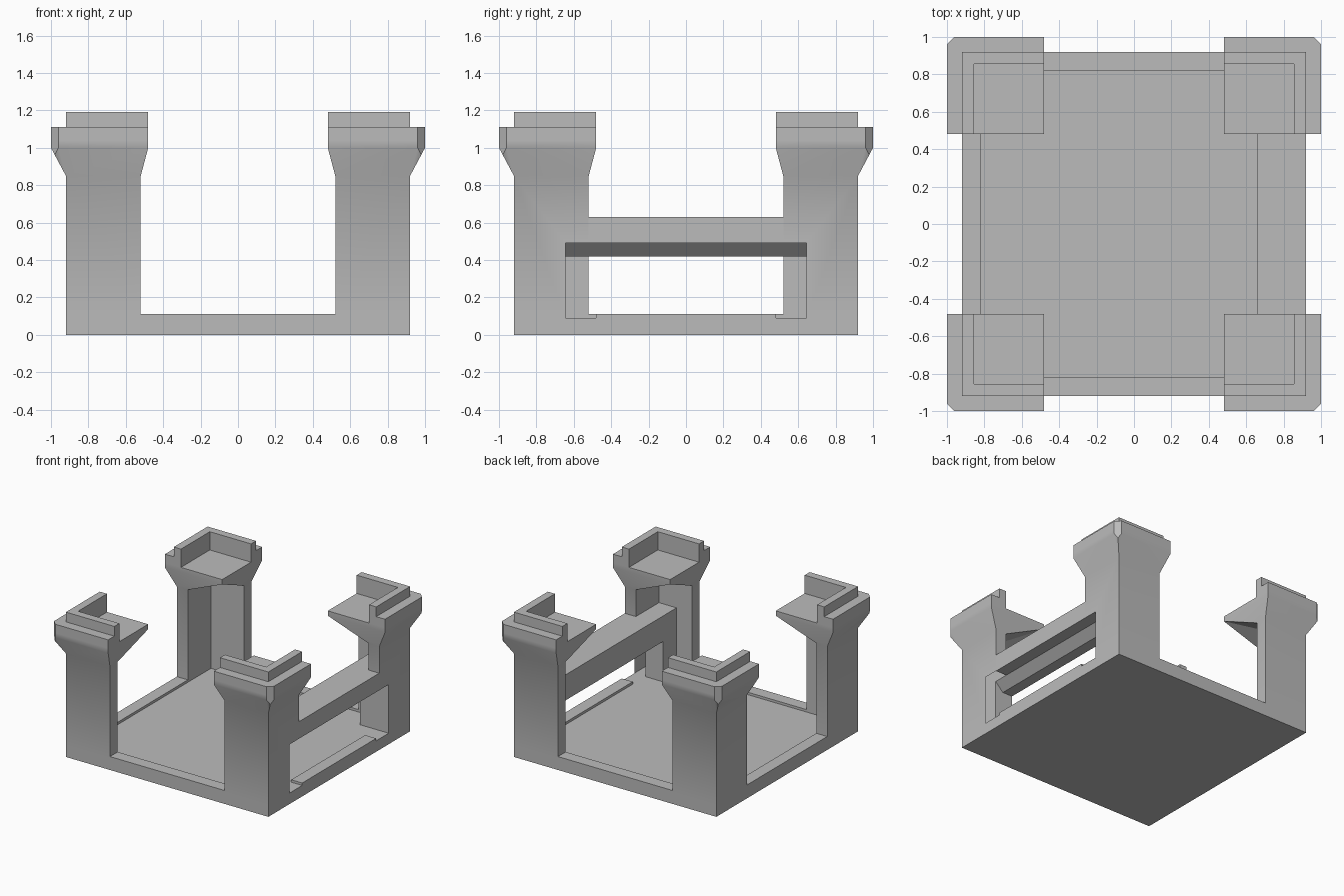
import bpy, bmesh
from math import radians
from mathutils import Vector

if "Cube" in bpy.data.objects:
    bpy.data.objects.remove(bpy.data.objects["Cube"], do_unlink=True)

stone = bpy.data.materials.new("grey_stone")
GREY = (0.5, 0.5, 0.5, 1)
stone.use_nodes = True
stone.diffuse_color = GREY
stone.node_tree.nodes["Principled BSDF"].inputs["Base Color"].default_value = GREY

OUT, GAP, WALL = 0.92, 0.52, 0.82     # outer face, opening half-width, inner wall face
FLOOR, CURB = 0.09, 0.11


def finish(name, bm, smooth=False):
    bmesh.ops.recalc_face_normals(bm, faces=bm.faces)
    mesh = bpy.data.meshes.new(name)
    bm.to_mesh(mesh)
    bm.free()
    mesh.materials.append(stone)
    ob = bpy.data.objects.new(name, mesh)
    bpy.context.collection.objects.link(ob)
    if smooth:
        bpy.ops.object.select_all(action='DESELECT')
        ob.select_set(True)
        bpy.context.view_layer.objects.active = ob
        bpy.ops.object.shade_smooth_by_angle(angle=radians(30))
    return ob


def extrude(name, points, direction):
    bm = bmesh.new()
    face = bm.faces.new([bm.verts.new(p) for p in points])
    new = bmesh.ops.extrude_face_region(bm, geom=[face], use_keep_orig=True)["geom"]
    moved = [v for v in new if isinstance(v, bmesh.types.BMVert)]
    bmesh.ops.translate(bm, verts=moved, vec=direction)
    return finish(name, bm)


def box(name, x0, x1, y0, y1, z0, z1):
    plan = [(x0, y0, z0), (x1, y0, z0), (x1, y1, z0), (x0, y1, z0)]
    return extrude(name, plan, (0, 0, z1 - z0))


def l_ring(outer, end, inner, z):
    plan = [(end, outer), (outer, outer), (outer, end),
            (inner, end), (inner, inner), (end, inner)]
    return [(x, y, z) for x, y in plan]


def tower(name, sx, sy):
    # L-shaped wall flaring into a square platform with an L-shaped parapet
    rings = [l_ring(OUT, GAP, WALL, FLOOR), l_ring(OUT, GAP, WALL, 0.85),
             l_ring(1, 0.48, 0.48, 1.0), l_ring(1, 0.48, 0.48, 1.04),
             l_ring(1, 0.48, 0.855, 1.04), l_ring(1, 0.48, 0.855, 1.11),
             l_ring(OUT, 0.48, 0.855, 1.11), l_ring(OUT, 0.48, 0.855, 1.19)]
    bm = bmesh.new()
    verts = {}

    def add_face(points):
        corners = list(dict.fromkeys(points))
        if len(corners) > 2:
            bm.faces.new([verts.setdefault(p, None) or make(p) for p in corners])

    def make(p):
        verts[p] = bm.verts.new(p)
        return verts[p]

    for low, high in zip(rings, rings[1:]):
        for i in range(6):
            j = (i + 1) % 6
            add_face([low[i], low[j], high[j], high[i]])
    add_face(rings[0])
    add_face(rings[-1])
    # Clipped outer corner
    bmesh.ops.bisect_plane(bm, geom=bm.verts[:] + bm.edges[:] + bm.faces[:],
                           plane_co=(1, 0.96, 0), plane_no=(1, 1, 0), clear_outer=True)
    rim = [e for e in bm.edges if e.is_boundary
           and all(abs(v.co.x + v.co.y - 1.96) < 1e-4 for v in e.verts)]
    bmesh.ops.holes_fill(bm, edges=rim, sides=0)
    for v in bm.verts:
        v.co = Vector((v.co.x * sx, v.co.y * sy, v.co.z))
    return finish(name, bm, smooth=True)


# Floor slab and low curbs between the towers
box("floor_slab", -OUT, OUT, -OUT, OUT, 0, FLOOR)
box("front_curb", -GAP, GAP, -OUT, -WALL, FLOOR, CURB)
box("back_curb", -GAP, GAP, WALL, OUT, FLOOR, CURB)
box("right_curb", -OUT, -WALL, -GAP, GAP, FLOOR, CURB)
box("left_curb", WALL, OUT, -0.48, 0.48, FLOOR, CURB)

# Four corner towers
tower("front_right_tower", -1, -1)
tower("back_right_tower", -1, 1)
left_towers = [tower("front_left_tower", 1, -1), tower("back_left_tower", 1, 1)]

# Bridge wall joining the two left towers
plan = [(0.66, -WALL), (WALL, -WALL), (WALL, -GAP), (OUT, -GAP),
        (OUT, GAP), (WALL, GAP), (WALL, WALL), (0.66, WALL)]
bridge = extrude("bridge_wall", [(x, y, FLOOR) for x, y in plan], (0, 0, 0.63 - FLOOR))

# Slot through the bridge wall with a sloped lintel
profile = [(1.1, 0.03), (1.1, 0.49), (WALL, 0.49), (0.75, 0.42), (0.5, 0.42), (0.5, 0.03)]
cutter = extrude("slot_cutter", [(x, -0.643, z) for x, z in profile], (0, 1.286, 0))
cutter.hide_render = True
cutter.hide_viewport = True
cutter.display_type = 'WIRE'
for part in left_towers + [bridge]:
    cut = part.modifiers.new("slot", 'BOOLEAN')
    cut.operation = 'DIFFERENCE'
    cut.solver = 'EXACT'
    cut.object = cutter
